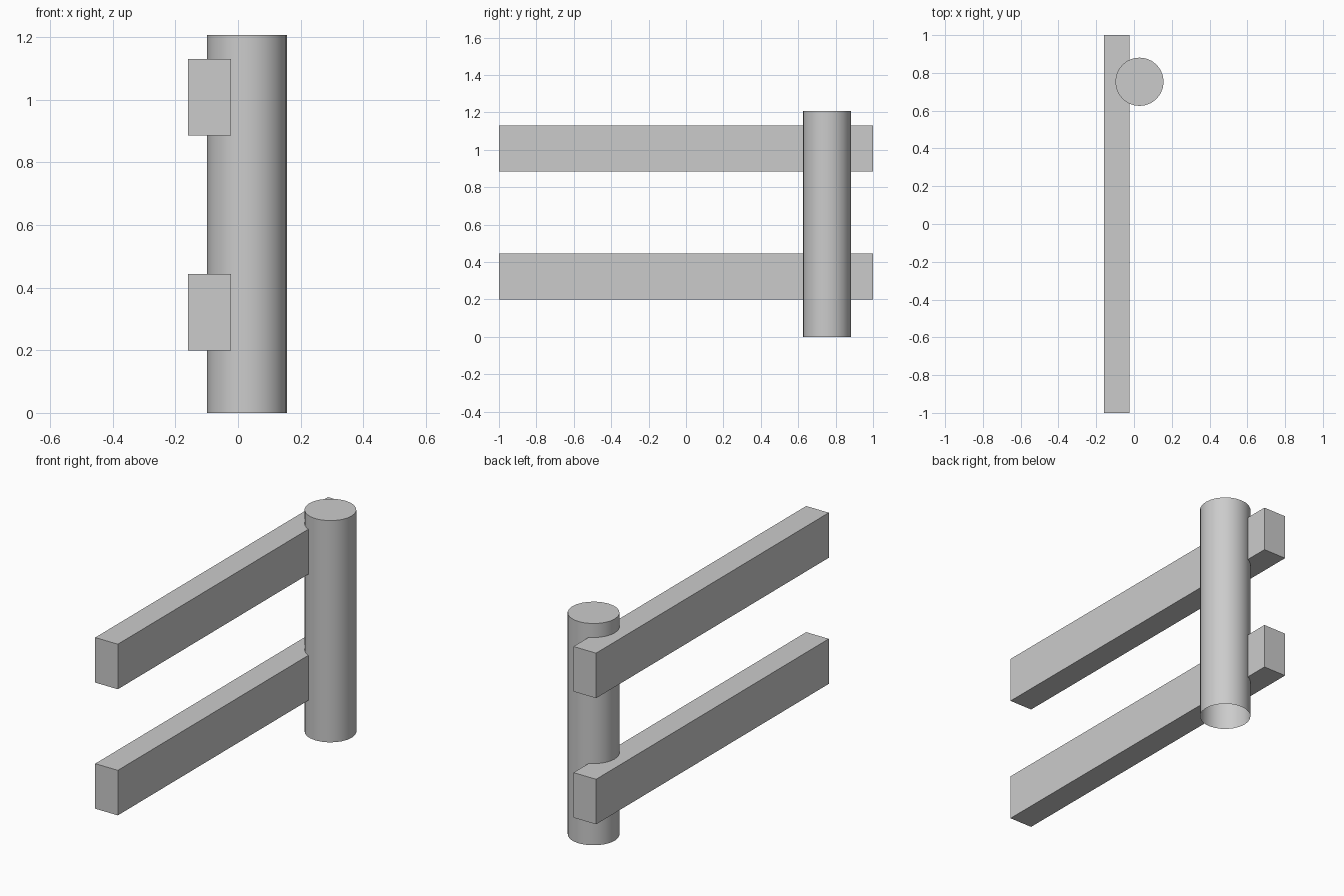
import bpy, bmesh

if "Cube" in bpy.data.objects:
    bpy.data.objects.remove(bpy.data.objects["Cube"])


def finish(name, bm):
    mesh = bpy.data.meshes.new(name)
    bm.to_mesh(mesh)
    bm.free()
    obj = bpy.data.objects.new(name, mesh)
    bpy.context.collection.objects.link(obj)
    return obj


def rail(name, z0, z1, x0=-0.159, x1=-0.023):
    bm = bmesh.new()
    bmesh.ops.create_cube(bm, size=1)
    bmesh.ops.scale(bm, vec=(x1 - x0, 2, z1 - z0), verts=bm.verts)
    bmesh.ops.translate(bm, vec=((x0 + x1) / 2, 0, (z0 + z1) / 2), verts=bm.verts)
    return finish(name, bm)


# Two square-cut rails running the full length
rail("lower_rail", 0.199, 0.444)
rail("upper_rail", 0.885, 1.13)

# Round post, closed on top and open at the foot
HEIGHT = 1.206
bm = bmesh.new()
bmesh.ops.create_cone(bm, cap_ends=True, segments=24, radius1=0.128,
                      radius2=0.128, depth=HEIGHT)
bmesh.ops.translate(bm, vec=(0.029, 0.753, HEIGHT / 2), verts=bm.verts)
foot = [f for f in bm.faces if f.normal.z < -0.5]
bmesh.ops.delete(bm, geom=foot, context='FACES_ONLY')
post = finish("post", bm)

bpy.context.view_layer.objects.active = post
post.select_set(True)
bpy.ops.object.shade_smooth_by_angle()
